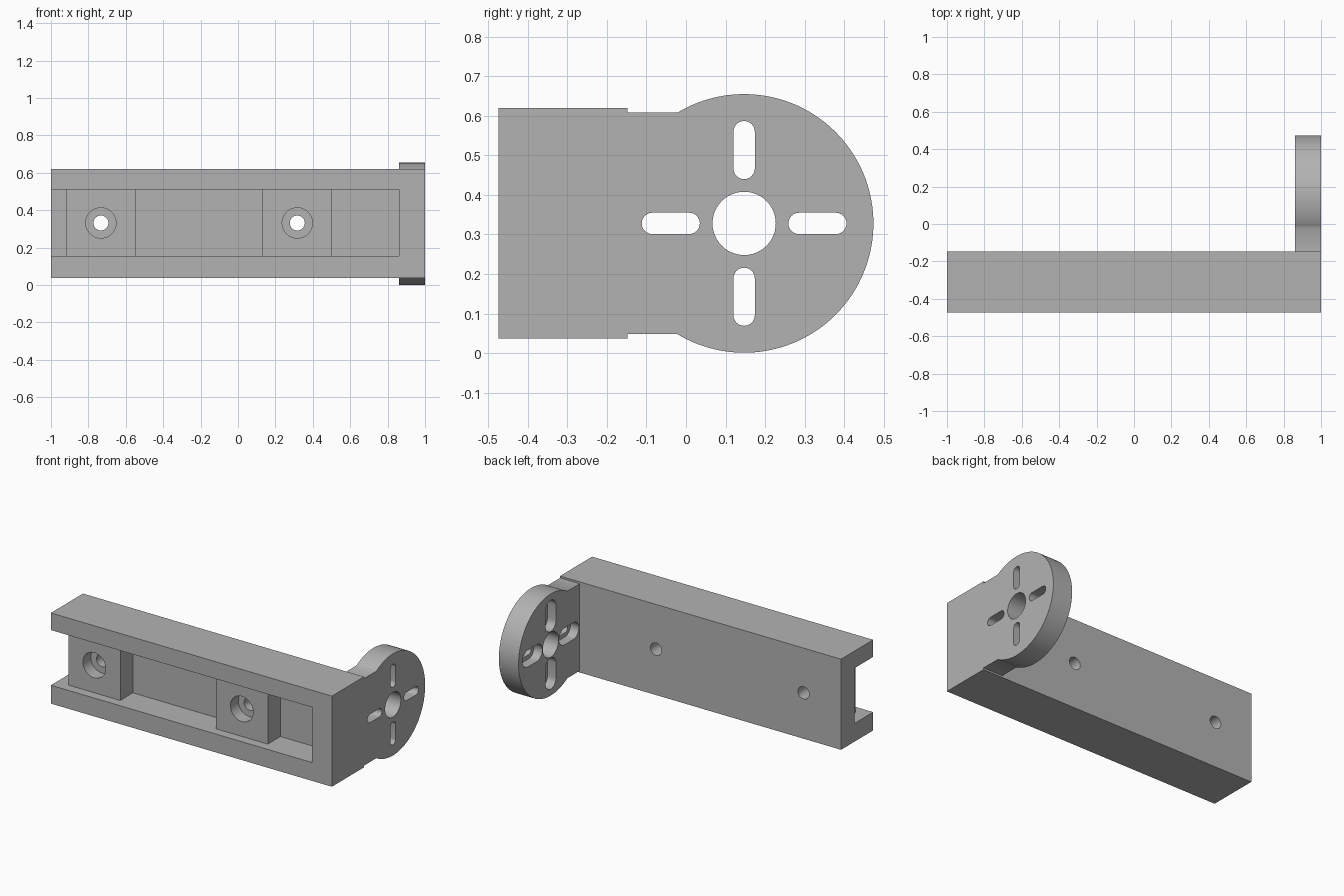
import bpy, bmesh, math
from mathutils import Vector

if "Cube" in bpy.data.objects:
    bpy.data.objects.remove(bpy.data.objects["Cube"])

grey = bpy.data.materials.new("plain grey")
grey.use_nodes = True
colour = (0.45, 0.45, 0.45, 1)
grey.diffuse_color = colour
grey.node_tree.nodes["Principled BSDF"].inputs["Base Color"].default_value = colour

MID = 0.328          # height of the centre line
DISC_Y = 0.147       # centre of the round plate
DISC_R = 0.327
FRONT, BACK = -0.474, -0.148


def prism(name, outline, axis, start, end):
    """Extrude a 2D outline along x (points are y, z) or y (points are x, z)."""
    bm = bmesh.new()
    place = (lambda p: (start, *p)) if axis == "x" else (lambda p: (p[0], start, p[1]))
    face = bm.faces.new([bm.verts.new(place(p)) for p in outline])
    step = Vector((end - start, 0, 0) if axis == "x" else (0, end - start, 0))
    new = bmesh.ops.extrude_face_region(bm, geom=[face])["geom"]
    bmesh.ops.translate(bm, vec=step, verts=[v for v in new if isinstance(v, bmesh.types.BMVert)])
    bmesh.ops.recalc_face_normals(bm, faces=bm.faces)
    mesh = bpy.data.meshes.new(name)
    bm.to_mesh(mesh)
    bm.free()
    mesh.materials.append(grey)
    obj = bpy.data.objects.new(name, mesh)
    bpy.context.collection.objects.link(obj)
    return obj


def arc(cx, cy, r, a0, a1, n):
    return [(cx + r * math.cos(a0 + (a1 - a0) * i / n),
             cy + r * math.sin(a0 + (a1 - a0) * i / n)) for i in range(n + 1)]


def circle(cx, cy, r, n=48):
    return arc(cx, cy, r, 0, math.tau, n)[:-1]


def rect(u0, u1, v0, v1):
    return [(u0, v0), (u1, v0), (u1, v1), (u0, v1)]


def slot(angle, r, inner=0.139, outer=0.232):
    """Round-ended slot pointing out from the plate centre."""
    half = math.pi / 2
    c, s = math.cos(angle), math.sin(angle)
    near, far = [(DISC_Y + d * c, MID + d * s) for d in (inner, outer)]
    return (arc(*far, r, angle - half, angle + half, 12)
            + arc(*near, r, angle + half, angle + 3 * half, 12))


def combine(target, tool, operation="DIFFERENCE"):
    mod = target.modifiers.new("shape", "BOOLEAN")
    mod.object, mod.operation, mod.solver = tool, operation, "EXACT"
    bpy.context.view_layer.objects.active = target
    bpy.ops.object.modifier_apply(modifier=mod.name)
    bpy.data.objects.remove(tool)


# Channel beam, open to the front and at its right end
beam = prism("channel_beam", rect(-1, 1, 0.037, 0.62), "y", FRONT, BACK)
combine(beam, prism("pocket", rect(-1.1, 0.86, 0.155, 0.51), "y", FRONT - 0.1, -0.286))

# Mounting blocks with counterbored screw holes
for x in (-0.733, 0.317):
    combine(beam, prism("block", rect(x - 0.185, x + 0.185, 0.15, 0.515), "y", -0.414, -0.25), "UNION")
    combine(beam, prism("screw_hole", circle(x, 0.332, 0.04), "y", -0.6, 0))
    combine(beam, prism("counterbore", circle(x, 0.332, 0.081), "y", -0.6, -0.334))

# Round end plate with its neck
neck = 0.28
a = math.pi - math.asin(neck / DISC_R)
plate = prism("round_plate",
              [(BACK, MID - neck)] + arc(DISC_Y, MID, DISC_R, -a, a, 96) + [(BACK, MID + neck)],
              "x", 0.86, 1)
combine(plate, prism("centre_hole", circle(DISC_Y, MID, 0.08), "x", 0.7, 1.2))

# Four slots, recessed wider on the inner face
for i in range(4):
    angle = i * math.pi / 2
    combine(plate, prism("slot", slot(angle, 0.027), "x", 0.7, 1.2))
    combine(plate, prism("slot_recess", slot(angle, 0.054), "x", 0.7, 0.92))

# Smooth curved walls, keep edges crisp
for obj in (beam, plate):
    bpy.ops.object.select_all(action="DESELECT")
    obj.select_set(True)
    bpy.context.view_layer.objects.active = obj
    bpy.ops.object.shade_smooth_by_angle(angle=math.radians(30))
